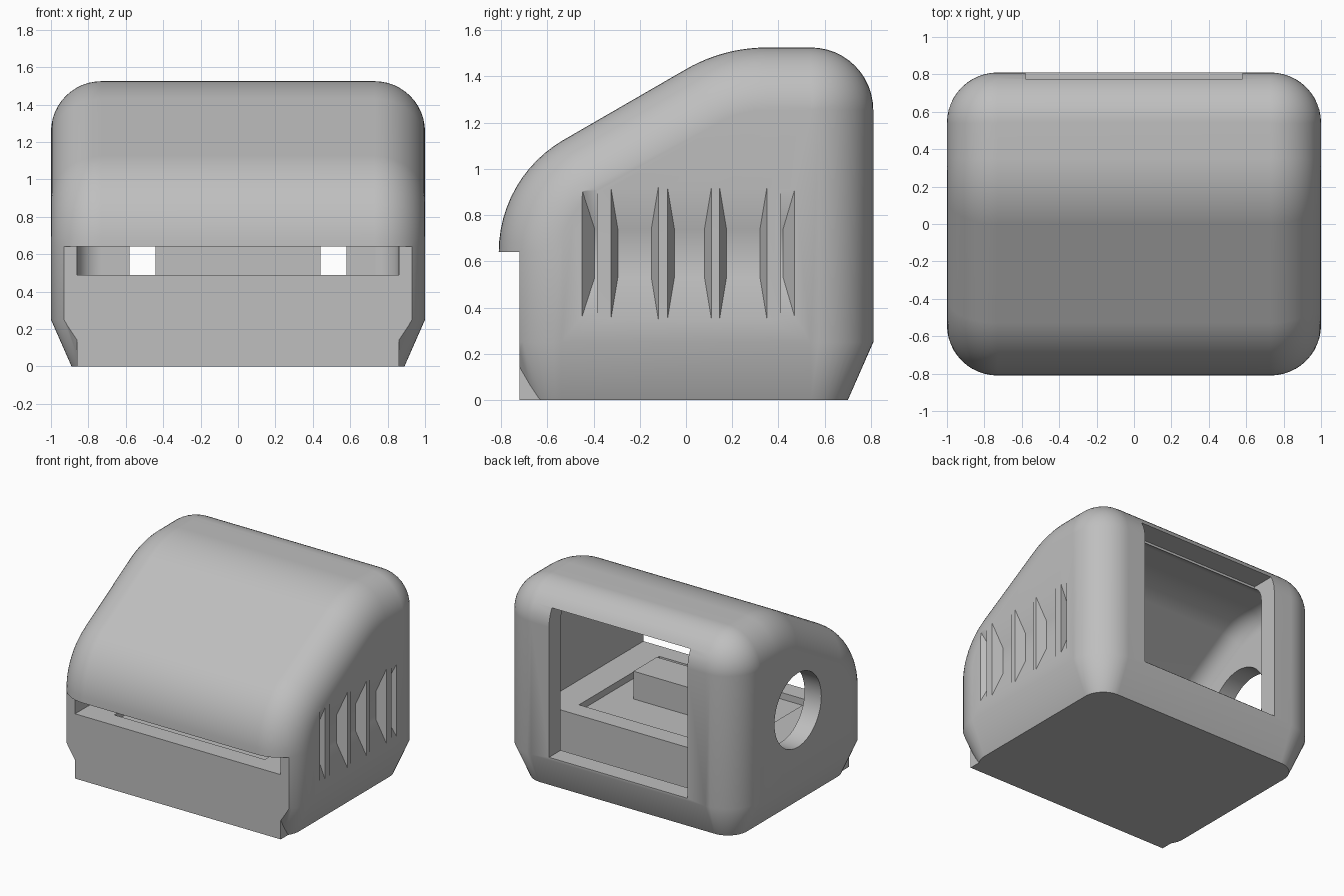
import bpy, bmesh, math
from mathutils import Matrix

if "Cube" in bpy.data.objects:
    bpy.data.objects.remove(bpy.data.objects["Cube"])

CX, CY, R = 0.73, 0.54, 0.27      # rounded-corner centres and outer radius
SEG = 12

grey = bpy.data.materials.new("light grey plastic")
grey.diffuse_color = (0.52, 0.52, 0.52, 1)
grey.use_nodes = True
grey.node_tree.nodes["Principled BSDF"].inputs["Base Color"].default_value = grey.diffuse_color


def make_object(name, bm):
    bmesh.ops.remove_doubles(bm, verts=bm.verts[:], dist=1e-5)
    bmesh.ops.recalc_face_normals(bm, faces=bm.faces[:])
    mesh = bpy.data.meshes.new(name)
    bm.to_mesh(mesh)
    bm.free()
    mesh.materials.append(grey)
    obj = bpy.data.objects.new(name, mesh)
    bpy.context.collection.objects.link(obj)
    return obj


def arc(cy, cz, r, a0, a1):
    """Points on an arc in the side profile, angles in degrees."""
    pts = []
    for i in range(SEG + 1):
        a = math.radians(a0 + (a1 - a0) * i / SEG)
        pts.append((cy + r * math.cos(a), cz + r * math.sin(a)))
    return pts


def hood(name, r, r_base, z_base, z_side):
    """Side profile swept across x with rounded edges of radius r."""
    bm = bmesh.new()
    rings = []
    steps = [(-1, -90 + 90 * i / SEG) for i in range(SEG + 1)]
    steps += [(1, 90 * i / SEG) for i in range(SEG + 1)]
    for side, deg in steps:
        t = math.radians(deg)
        x, d = side * CX + r * math.sin(t), R - r * math.cos(t)
        xb, yb = side * CX + r_base * math.sin(t), CY + r_base * math.cos(t)
        prof = [(-0.81 + d, z_side)]
        prof += arc(-0.25, 0.64, 0.56 - d, 180, 120)
        prof += arc(0.35, 0.825, 0.70 - d, 120, 90)
        prof += arc(CY, 1.255, R - d, 90, 0)
        prof += [(0.81 - d, z_side)]
        ring = [bm.verts.new((xb, -yb, z_base))]
        ring += [bm.verts.new((x, y, z)) for y, z in prof]
        ring += [bm.verts.new((xb, yb, z_base))]
        rings.append(ring)
    n = len(rings[0])
    for a, b in zip(rings, rings[1:]):
        for i in range(n):
            j = (i + 1) % n
            bm.faces.new((a[i], a[j], b[j], b[i]))
    for ring in (rings[0], rings[-1]):
        bm.faces.new(ring[1:-1])
        bm.faces.new((ring[0], ring[1], ring[-2], ring[-1]))
    return make_object(name, bm)


def box(name, x0, x1, y0, y1, z0, z1):
    bm = bmesh.new()
    bmesh.ops.create_cube(bm, size=1)
    for v in bm.verts:
        v.co = ((x0 + x1) / 2 + v.co.x * (x1 - x0),
                (y0 + y1) / 2 + v.co.y * (y1 - y0),
                (z0 + z1) / 2 + v.co.z * (z1 - z0))
    return make_object(name, bm)


def scoop(name, outer, inner):
    """Tapered cutter for the right wall: (y0, y1, z0, z1) at skin and depth."""
    bm = bmesh.new()
    loops = []
    for x, (y0, y1, z0, z1) in ((1.03, outer), (1.0, outer), (0.93, inner)):
        loops.append([bm.verts.new((x, y, z)) for y, z in
                      ((y0, z0), (y1, z0), (y1, z1), (y0, z1))])
    for a, b in zip(loops, loops[1:]):
        for i in range(4):
            j = (i + 1) % 4
            bm.faces.new((a[i], a[j], b[j], b[i]))
    bm.faces.new(loops[0])
    bm.faces.new(loops[-1])
    return make_object(name, bm)


def combine(target, tool, operation='DIFFERENCE'):
    mod = target.modifiers.new("combine", 'BOOLEAN')
    mod.operation, mod.solver, mod.object = operation, 'EXACT', tool
    bpy.context.view_layer.objects.active = target
    bpy.ops.object.modifier_apply(modifier=mod.name)
    bpy.data.objects.remove(tool)


# Hollow housing with tapered foot
housing = hood("housing", R, 0.16, 0.0, 0.25)
combine(housing, hood("cavity", 0.13, 0.13, 0.12, 0.25))

# Flat lower front under the overhang
combine(housing, box("front_cut", -1.2, 1.2, -1.0, -0.72, -0.2, 0.64))

# Inner base block with shallow tray
base = box("base_block", -0.862, 0.862, -0.72, 0.52, 0.0, 0.49)
combine(base, box("tray", -0.63, 0.63, -0.58, 0.38, 0.44, 0.6))
combine(housing, base, 'UNION')

# Front slot and rear opening
combine(housing, box("front_slot", -0.86, 0.86, -0.9, -0.56, 0.49, 0.64))
combine(housing, box("rear_opening", -0.58, 0.58, 0.6, 0.95, 0.27, 1.388))

# Round port in the left wall
bm = bmesh.new()
bmesh.ops.create_cone(bm, cap_ends=True, segments=48, radius1=0.28,
                      radius2=0.28, depth=0.5)
bmesh.ops.transform(bm, verts=bm.verts[:],
                    matrix=Matrix.Translation((-1.0, 0.09, 0.775))
                    @ Matrix.Rotation(math.pi / 2, 4, 'Y'))
combine(housing, make_object("port", bm))

# Finger grips: three scoops between thin ribs, with a ramp at each end
for y0, y1 in ((-0.325, -0.12), (-0.08, 0.11), (0.145, 0.35)):
    combine(housing, scoop("grip", (y0, y1, 0.35, 0.92),
                           (y0 + 0.03, y1 - 0.03, 0.53, 0.74)))
combine(housing, scoop("grip_end", (-0.45, -0.385, 0.36, 0.91),
                       (-0.395, -0.386, 0.53, 0.74)))
combine(housing, scoop("grip_end", (0.41, 0.47, 0.36, 0.91),
                       (0.411, 0.42, 0.53, 0.74)))

# Raised mount inside the tray
box("raised_mount", -0.44, 0.44, -0.28, 0.0, 0.43, 0.65)

# Smooth curved skin, keep cut edges crisp
bpy.ops.object.select_all(action='DESELECT')
housing.select_set(True)
bpy.context.view_layer.objects.active = housing
bpy.ops.object.shade_smooth_by_angle(angle=math.radians(30))
weighted = housing.modifiers.new("weighted_normals", 'WEIGHTED_NORMAL')
weighted.keep_sharp = True
